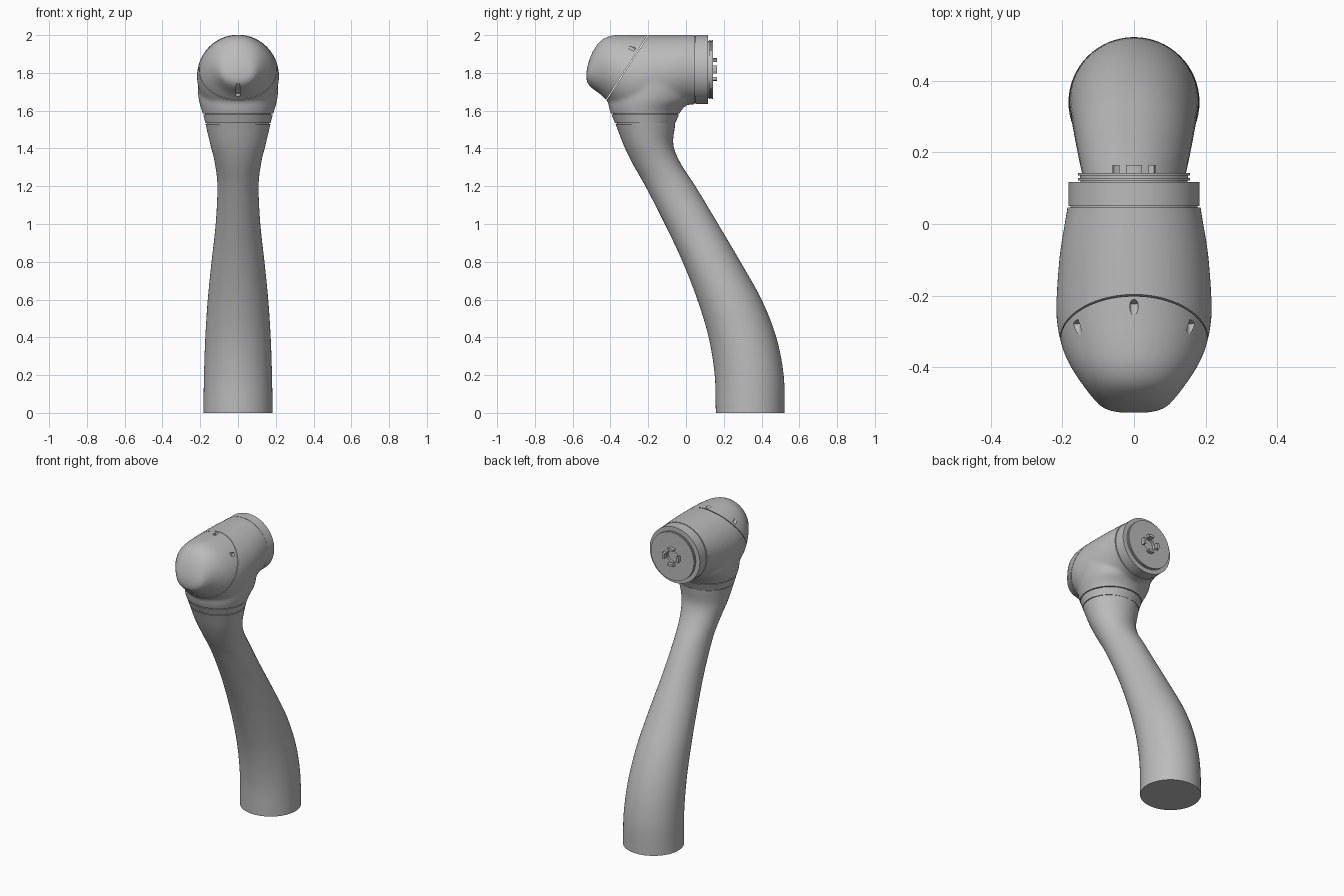
import bpy, bmesh, math
from mathutils import Vector, Matrix

cube = bpy.data.objects.get("Cube")
if cube:
    bpy.data.objects.remove(cube, do_unlink=True)

grey = bpy.data.materials.new("satin grey")
grey.use_nodes = True
grey.diffuse_color = (0.5, 0.5, 0.5, 1)
grey.node_tree.nodes["Principled BSDF"].inputs["Base Color"].default_value = (0.5, 0.5, 0.5, 1)


def make(name, bm):
    bmesh.ops.recalc_face_normals(bm, faces=bm.faces)
    mesh = bpy.data.meshes.new(name)
    bm.to_mesh(mesh)
    bm.free()
    ob = bpy.data.objects.new(name, mesh)
    bpy.context.collection.objects.link(ob)
    return ob


def activate(ob):
    bpy.ops.object.select_all(action='DESELECT')
    ob.select_set(True)
    bpy.context.view_layer.objects.active = ob


def finish(ob, angle=35):
    ob.data.materials.clear()
    ob.data.materials.append(grey)
    activate(ob)
    bpy.ops.object.shade_smooth_by_angle(angle=math.radians(angle))


def modify(ob, kind, **settings):
    mod = ob.modifiers.new(kind.title(), kind)
    for key, value in settings.items():
        setattr(mod, key, value)
    activate(ob)
    bpy.ops.object.modifier_apply(modifier=mod.name)


def smooth_path(points, steps=6):
    """Catmull-Rom curve through points of any dimension."""
    pts = [Vector(p) for p in points]
    pts = [2 * pts[0] - pts[1]] + pts + [2 * pts[-1] - pts[-2]]
    out = []
    for a, b, c, d in zip(pts, pts[1:], pts[2:], pts[3:]):
        for i in range(steps):
            t = i / steps
            out.append(0.5 * (2 * b + (c - a) * t + (2 * a - 5 * b + 4 * c - d) * t * t
                              + (3 * b - a - 3 * c + d) * t ** 3))
    return out + [pts[-2]]


def loft(sections, along_y=False, sides=64):
    """Skin ellipses given as (position, low, high, half width)."""
    bm = bmesh.new()
    rings = []
    for pos, low, high, half in sections:
        ring = []
        for i in range(sides):
            a = math.tau * i / sides
            x = half * math.cos(a)
            v = (low + high) / 2 + (high - low) / 2 * math.sin(a)
            ring.append(bm.verts.new((x, pos, v) if along_y else (x, v, pos)))
        rings.append(ring)
    for r, s in zip(rings, rings[1:]):
        for i in range(sides):
            j = (i + 1) % sides
            bm.faces.new((r[i], r[j], s[j], s[i]))
    bm.faces.new(rings[0])
    bm.faces.new(rings[-1])
    return bm


def trim(bm, point, normal):
    """Cut away the side the normal points to and close the cut."""
    bmesh.ops.bisect_plane(bm, geom=bm.verts[:] + bm.edges[:] + bm.faces[:],
                           plane_co=point, plane_no=normal, clear_outer=True)
    bmesh.ops.holes_fill(bm, edges=[e for e in bm.edges if e.is_boundary], sides=0)


# Curved arm, round at the foot and slim below the neck
arm_rows = smooth_path([
    (0, .158, .522, .183), (.2, .152, .517, .18), (.4, .12, .478, .173),
    (.6, .06, .4, .16), (.8, -.018, .288, .14), (1, -.112, .17, .118),
    (1.2, -.215, .05, .109), (1.32, -.283, -.028, .122), (1.42, -.331, -.067, .146),
    (1.53, -.373, -.057, .172)])
finish(make("arm", loft(arm_rows)))

# Collar band between arm and head, with a narrow recess on each side
finish(make("collar_core", loft([(1.52, -.362, -.062, .163), (1.595, -.39, -.04, .178)])))
finish(make("collar_band", loft([(1.535, -.376, -.056, .173), (1.579, -.394, -.037, .184)])))

# Head: a barrel blended into the neck
shell = make("shell", loft(smooth_path([
    (-.527, 1.76, 1.81, .045), (-.515, 1.735, 1.86, .085), (-.49, 1.712, 1.92, .112),
    (-.45, 1.683, 1.972, .143), (-.4, 1.635, 1.996, .176), (-.34, 1.585, 2.002, .202),
    (-.25, 1.56, 2.002, .217), (-.1, 1.595, 2.002, .209), (0, 1.628, 2.002, .194),
    (.05, 1.634, 2.002, .186), (.12, 1.634, 2.002, .184)]), along_y=True))
neck = make("neck_helper", loft(smooth_path([
    (1.5, -.362, -.062, .165), (1.585, -.398, -.034, .187), (1.62, -.408, -.008, .198),
    (1.66, -.41, .03, .208), (1.72, -.39, .03, .213), (1.78, -.36, 0, .21)])))
modify(shell, 'BOOLEAN', operation='UNION', object=neck, solver='EXACT')
bpy.data.objects.remove(neck, do_unlink=True)
modify(shell, 'REMESH', mode='VOXEL', voxel_size=.009)
modify(shell, 'SMOOTH', factor=.5, iterations=12)

# Split the head along a slanted seam into a front cover and a rear housing
seam = Vector((0, -.2, 2))
slant = Vector((0, -.84, .543)).normalized()
parts = {}
for name, side in (("front_cover", -1), ("rear_housing", 1)):
    bm = bmesh.new()
    bm.from_mesh(shell.data)
    trim(bm, (0, 0, 1.584), (0, 0, -1))
    trim(bm, (0, .046, 0), (0, 1, 0))
    trim(bm, seam - slant * side * .002, slant * side)
    parts[name] = make(name, bm)
bpy.data.objects.remove(shell, do_unlink=True)

# Screw pockets sunk into the cover, square to the seam
bm = bmesh.new()
turn = slant.to_track_quat('Z', 'Y').to_matrix().to_4x4()
for spot in ((0, -.23, 2), (.16, -.285, 1.93), (-.16, -.285, 1.93), (0, -.455, 1.69)):
    middle = Vector(spot) + slant * .05
    bmesh.ops.create_cone(bm, cap_ends=True, segments=20, radius1=.012, radius2=.012,
                          depth=.13, matrix=Matrix.Translation(middle) @ turn)
cutter = make("pocket_cutter", bm)
cutter.hide_render = True
modify(parts["front_cover"], 'BOOLEAN', operation='DIFFERENCE', object=cutter, solver='EXACT')
bpy.data.objects.remove(cutter, do_unlink=True)
for part in parts.values():
    finish(part)


def turned(name, profile, sides=64):
    """Round part about the barrel axis from (y, radius) points."""
    rows = [(y, 1.818 - r, 1.818 + r, r) for y, r in profile]
    ob = make(name, loft(rows, along_y=True, sides=sides))
    finish(ob)
    return ob


# End ring and stepped coupling flange with a socket in its face
turned("end_ring", [(.04, .178), (.05, .178), (.05, .183), (.117, .183)])
turned("coupling_flange", [(.11, .15), (.122, .15), (.122, .157), (.129, .157), (.129, .151),
                           (.135, .151), (.135, .157), (.142, .157), (.142, .148),
                           (.142, .04), (.125, .04)])

# Four curved coupling lugs around the socket
bm = bmesh.new()
for k in range(4):
    grid = []
    for y in (.136, .165):
        for r in (.044, .06):
            row = []
            for i in range(7):
                a = k * math.pi / 2 + (i / 6 - .5) * .75
                row.append(bm.verts.new((r * math.cos(a), y, 1.818 + r * math.sin(a))))
            grid.append(row)
    loop = [grid[0], grid[1], grid[3], grid[2]]
    for p, q in zip(loop, loop[1:] + loop[:1]):
        for i in range(6):
            bm.faces.new((p[i], p[i + 1], q[i + 1], q[i]))
    for end in (0, -1):
        bm.faces.new([row[end] for row in loop])
finish(make("coupling_lugs", bm))
